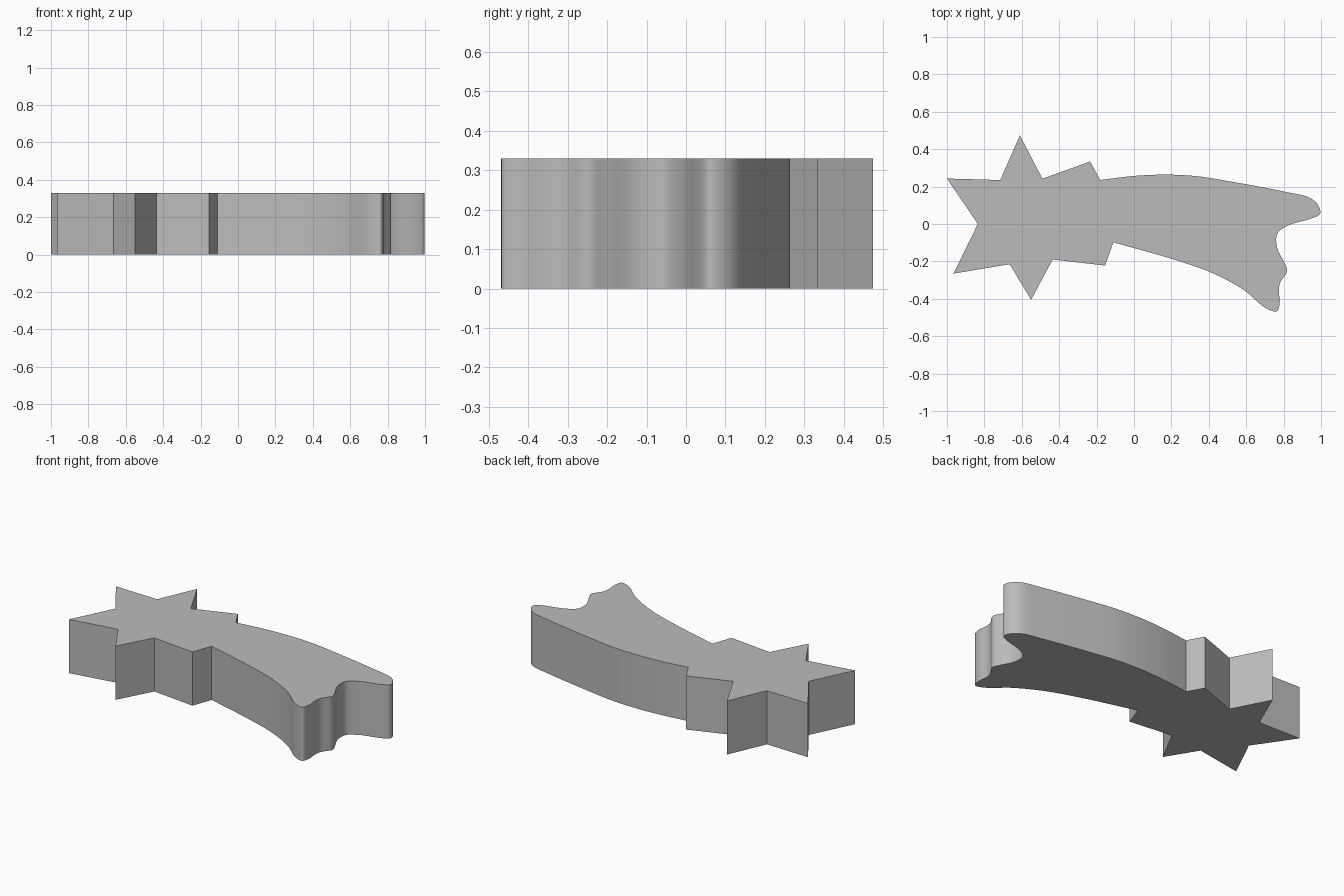
import bpy, bmesh, math
from mathutils import Vector

if "Cube" in bpy.data.objects:
    bpy.data.objects.remove(bpy.data.objects["Cube"], do_unlink=True)

HEIGHT = 0.33

# Sharp star points, from the lower tail joint round to the upper one
STAR = [(-.155, -.222), (-.435, -.19), (-.55, -.405), (-.665, -.215),
        (-.965, -.265), (-.835, 0), (-1, .243), (-.715, .235),
        (-.61, .474), (-.49, .242), (-.235, .334)]

# Smooth control points of the comet tail
TAIL = [(-.18, .235), (0, .257), (.18, .264), (.34, .255), (.5, .23), (.81, .172),
        (.94, .14), (.985, .1), (.995, .055), (.95, .03), (.83, -.005),
        (.767, -.05), (.765, -.125), (.8, -.2), (.819, -.25), (.783, -.31),
        (.774, -.35), (.779, -.42), (.763, -.467), (.7, -.447), (.59, -.355),
        (.43, -.267), (.24, -.198), (-.11, -.098)]


def smooth_path(points, steps=6):
    """Centripetal spline through every point, with straight ends."""
    p = [Vector(q) for q in points]
    p = [2 * p[0] - p[1]] + p + [2 * p[-1] - p[-2]]
    path = []
    for a, b, c, d in zip(p, p[1:], p[2:], p[3:]):
        k0 = math.sqrt((b - a).length)
        k1 = math.sqrt((c - b).length)
        k2 = math.sqrt((d - c).length)
        m0 = k1 * ((b - a) / k0 - (c - a) / (k0 + k1) + (c - b) / k1)
        m1 = k1 * ((c - b) / k1 - (d - b) / (k1 + k2) + (d - c) / k2)
        for i in range(steps):
            t = i / steps
            path.append(b + m0 * t + (3 * (c - b) - 2 * m0 - m1) * t ** 2
                        + (2 * (b - c) + m0 + m1) * t ** 3)
    return path + [p[-2]]


# Extrude the outline into a flat-topped block
outline = [Vector(q) for q in STAR] + smooth_path(TAIL)
bm = bmesh.new()
base = bm.faces.new([bm.verts.new((q.x, q.y, 0)) for q in outline])
top = bmesh.ops.extrude_face_region(bm, geom=[base], use_keep_orig=True)["geom"]
bmesh.ops.translate(bm, vec=(0, 0, HEIGHT),
                    verts=[v for v in top if isinstance(v, bmesh.types.BMVert)])
bmesh.ops.recalc_face_normals(bm, faces=bm.faces)
mesh = bpy.data.meshes.new("shooting_star")
bm.to_mesh(mesh)
bm.free()
star = bpy.data.objects.new("shooting_star", mesh)
bpy.context.collection.objects.link(star)

# Single plain grey
grey = bpy.data.materials.new("light_grey")
grey.use_nodes = True
colour = (0.5, 0.5, 0.5, 1)
grey.diffuse_color = colour
grey.node_tree.nodes["Principled BSDF"].inputs["Base Color"].default_value = colour
mesh.materials.append(grey)

# Smooth the curved tail while keeping the star corners and rims sharp
bpy.ops.object.select_all(action="DESELECT")
star.select_set(True)
bpy.context.view_layer.objects.active = star
bpy.ops.object.shade_smooth_by_angle(angle=math.radians(30))
